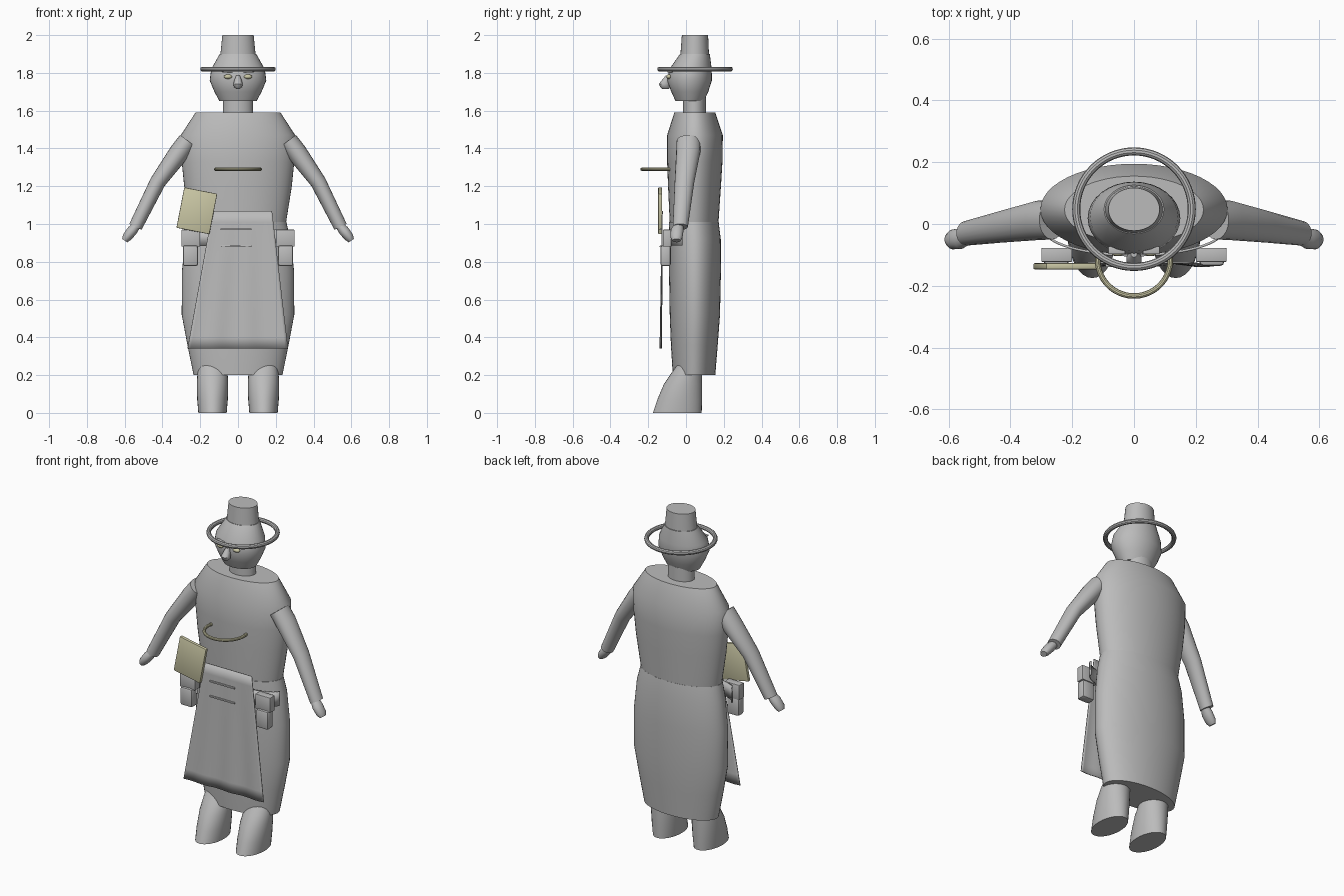
import bpy, bmesh, math
from mathutils import Vector, Matrix

if "Cube" in bpy.data.objects:
    bpy.data.objects.remove(bpy.data.objects["Cube"], do_unlink=True)


def material(name, rgb):
    m = bpy.data.materials.new(name)
    m.use_nodes = True
    m.diffuse_color = (*rgb, 1)
    m.node_tree.nodes["Principled BSDF"].inputs["Base Color"].default_value = (*rgb, 1)
    return m


GRAY = material("plain gray", (0.5, 0.5, 0.5))
CREAM = material("pale straw", (0.6, 0.58, 0.38))


def finish(name, bm, mat):
    """Turn a bmesh into a smooth-shaded object with sharp edges kept."""
    bmesh.ops.recalc_face_normals(bm, faces=bm.faces)
    mesh = bpy.data.meshes.new(name)
    bm.to_mesh(mesh)
    bm.free()
    mesh.materials.append(mat)
    obj = bpy.data.objects.new(name, mesh)
    bpy.context.collection.objects.link(obj)
    bpy.ops.object.select_all(action="DESELECT")
    obj.select_set(True)
    bpy.context.view_layer.objects.active = obj
    bpy.ops.object.shade_smooth_by_angle(angle=math.radians(35))
    return obj


def skin(name, rings, mat, sides=32, closed=False):
    """Skin elliptical rings given as (centre, axis u, axis v)."""
    bm = bmesh.new()
    loops = []
    for c, u, v in rings:
        angles = [2 * math.pi * i / sides for i in range(sides)]
        loops.append([bm.verts.new(c + u * math.cos(a) + v * math.sin(a)) for a in angles])
    pairs = list(zip(loops, loops[1:]))
    if closed:
        pairs.append((loops[-1], loops[0]))
    else:
        bm.faces.new(loops[0])
        bm.faces.new(loops[-1])
    for a, b in pairs:
        for i in range(sides):
            j = (i + 1) % sides
            bm.faces.new((a[i], a[j], b[j], b[i]))
    return finish(name, bm, mat)


def tower(name, profile, x=0, sides=32):
    """Stack of level ellipses: (z, half width, front y, back y)."""
    rings = [(Vector((x, (f + b) / 2, z)), Vector((w, 0, 0)), Vector((0, (b - f) / 2, 0)))
             for z, w, f, b in profile]
    return skin(name, rings, GRAY, sides)


def limb(name, path, side):
    """Tube in a plane facing the front: (x, y, z, depth radius, thickness)."""
    pts = [Vector((side * x, y, z)) for x, y, z, _, _ in path]
    rings = []
    for i, p in enumerate(pts):
        d = pts[min(i + 1, len(pts) - 1)] - pts[max(i - 1, 0)]
        d.y = 0
        n = Vector((d.z, 0, -d.x)).normalized()
        rings.append((p, Vector((0, path[i][3], 0)), n * path[i][4]))
    return skin(name, rings, GRAY, 20)


def hoop(name, centre, radius, thick, mat, start=0, end=360, steps=48):
    """Level ring or part of a ring."""
    closed = end - start == 360
    rings = []
    for i in range(steps if closed else steps + 1):
        a = math.radians(start + (end - start) * i / steps)
        d = Vector((math.cos(a), math.sin(a), 0))
        rings.append((Vector(centre) + d * radius, d * thick, Vector((0, 0, thick))))
    return skin(name, rings, mat, 10, closed)


def block(name, centre, size, mat=GRAY, turn=0, bevel=0.004):
    bm = bmesh.new()
    bmesh.ops.create_cube(bm, size=1, matrix=Matrix.Diagonal((*size, 1)))
    if bevel:
        bmesh.ops.bevel(bm, geom=bm.edges[:], offset=bevel, segments=2, affect="EDGES", profile=0.5)
    bm.transform(Matrix.Translation(centre) @ Matrix.Rotation(math.radians(turn), 4, "Y"))
    return finish(name, bm, mat)


# Clothed body
tower("torso", [(0.98, 0.25, -0.085, 0.17), (1.2, 0.285, -0.095, 0.185),
                (1.33, 0.298, -0.1, 0.193), (1.47, 0.303, -0.1, 0.195),
                (1.59, 0.225, -0.062, 0.155)], sides=48)
tower("skirt", [(0.2, 0.235, -0.07, 0.155), (0.36, 0.268, -0.08, 0.168),
                (0.52, 0.298, -0.086, 0.18), (0.75, 0.297, -0.09, 0.185),
                (0.92, 0.278, -0.092, 0.184), (1.01, 0.256, -0.09, 0.173)], sides=48)

# Head, hat crown and brim hoop
tower("neck", [(1.57, 0.08, -0.015, 0.105), (1.67, 0.078, -0.015, 0.105)])
tower("head", [(1.65, 0.098, -0.055, 0.095), (1.7, 0.125, -0.078, 0.118),
               (1.76, 0.15, -0.1, 0.137), (1.82, 0.142, -0.088, 0.136),
               (1.9, 0.097, -0.032, 0.126)])
tower("hat_crown", [(1.89, 0.094, -0.03, 0.122), (2.0, 0.083, -0.022, 0.117)])
hoop("hat_brim", (0, 0.048, 1.82), 0.187, 0.013, GRAY, steps=64)

# Face
tower("nose", [(1.715, 0.01, -0.125, -0.09), (1.725, 0.021, -0.137, -0.085),
               (1.742, 0.025, -0.143, -0.085), (1.765, 0.018, -0.125, -0.085),
               (1.785, 0.01, -0.108, -0.085)], sides=16)

for side, word in ((1, "left"), (-1, "right")):
    bm = bmesh.new()
    bmesh.ops.create_uvsphere(bm, u_segments=16, v_segments=10, radius=1,
                              matrix=Matrix.Translation((side * 0.053, -0.09, 1.78))
                              @ Matrix.Diagonal((0.022, 0.014, 0.012, 1)))
    finish(word + "_eye", bm, CREAM)
    block(word + "_eyebrow", (side * 0.056, -0.085, 1.806), (0.055, 0.025, 0.008), bevel=0.002)

    # Arms and hands
    limb(word + "_arm", [(0.265, 0.014, 1.44, 0.064, 0.052), (0.31, 0.012, 1.38, 0.064, 0.054),
                         (0.425, -0.008, 1.222, 0.052, 0.042),
                         (0.543, -0.03, 0.985, 0.04, 0.036)], side)
    limb(word + "_hand", [(0.535, -0.04, 0.995, 0.025, 0.022), (0.56, -0.047, 0.965, 0.034, 0.028),
                          (0.588, -0.05, 0.93, 0.032, 0.025), (0.6, -0.05, 0.912, 0.022, 0.016)], side)

    # Boots rising into the skirt
    tower(word + "_boot", [(0, 0.075, -0.175, 0.083), (0.07, 0.081, -0.152, 0.085),
                           (0.15, 0.083, -0.118, 0.086), (0.21, 0.08, -0.078, 0.085),
                           (0.27, 0.072, -0.035, 0.082), (0.32, 0.06, 0, 0.075)],
          x=side * 0.135)

    # Belt box and the pouch below it
    block(word + "_belt_box", (side * 0.25, -0.1, 0.925), (0.1, 0.046, 0.09))
    block(word + "_pouch", (side * 0.252, -0.108, 0.832), (0.08, 0.055, 0.11), bevel=0.012)

# Belt wrapped around the front only
bm = bmesh.new()
prev = None
for i in range(33):
    a = math.pi * (1 + i / 32)
    x, y = 0.293 * math.cos(a), -0.02 + 0.085 * math.sin(a)
    pair = [bm.verts.new((x, y, z)) for z in (0.885, 0.97)]
    if prev:
        bm.faces.new((prev[0], pair[0], pair[1], prev[1]))
    prev = pair
belt = finish("belt", bm, GRAY)
belt.modifiers.new("thickness", "SOLIDIFY").thickness = 0.008

# Flared apron with faint folds
bm = bmesh.new()
cols, rows = 32, 12
bmesh.ops.create_grid(bm, x_segments=cols, y_segments=rows, size=0.5)
for v in bm.verts:
    u, t = v.co.x + 0.5, 0.5 - v.co.y
    left, right = -0.135 - 0.132 * t, 0.18 + 0.085 * t
    fold = 0.004 * t * math.sin(u * 6 * math.pi)
    v.co = (left + (right - left) * u, -0.128 - 0.008 * t + fold, 1.07 - 0.73 * t)
apron = finish("apron", bm, GRAY)
apron.modifiers.new("thickness", "SOLIDIFY").thickness = 0.005
for z in (0.972, 0.882):
    block("apron_seam", (-0.01, -0.134, z), (0.165, 0.01, 0.009), bevel=0.002)

# Chest hoop and tilted card
hoop("chest_hoop", (0, -0.115, 1.29), 0.118, 0.009, CREAM, start=160, end=380)
block("card", (-0.218, -0.137, 1.07), (0.178, 0.02, 0.218), CREAM, turn=11)
